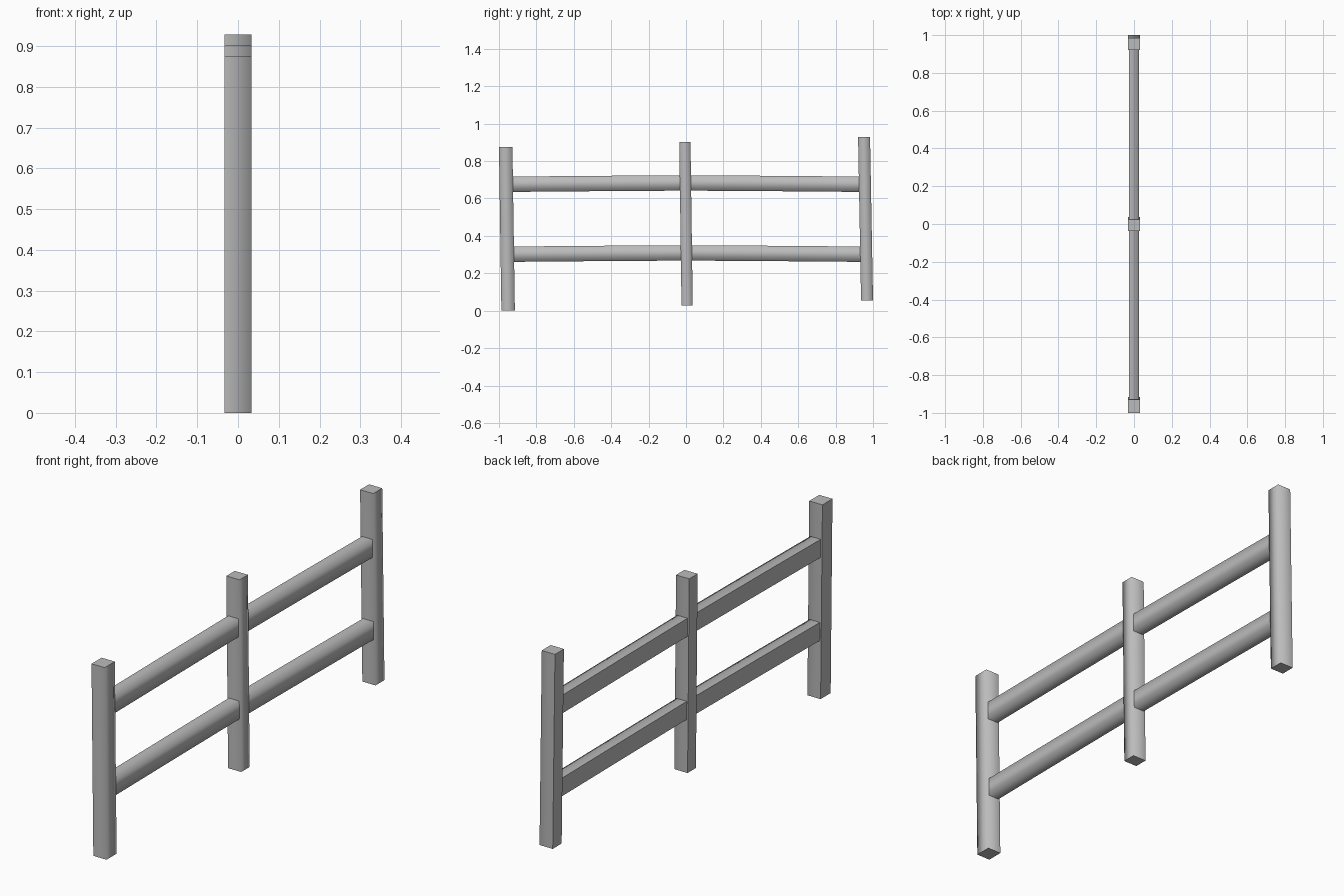
import bpy, bmesh

cube = bpy.data.objects.get("Cube")
if cube:
    bpy.data.objects.remove(cube, do_unlink=True)

# Single plain grey
grey = bpy.data.materials.new("weathered_grey")
grey.use_nodes = True
colour = (0.5, 0.5, 0.5, 1)
grey.diffuse_color = colour
grey.node_tree.nodes["Principled BSDF"].inputs["Base Color"].default_value = colour


def beam(name, rings, flat_sides):
    """Loft four-cornered rings; end caps and the listed sides keep hard edges."""
    bm = bmesh.new()
    loops = [[bm.verts.new(p) for p in ring] for ring in rings]
    caps = [bm.faces.new(loops[0]), bm.faces.new(loops[-1])]
    hard = list(caps)
    for a, b in zip(loops, loops[1:]):
        for i in range(4):
            j = (i + 1) % 4
            face = bm.faces.new((a[i], a[j], b[j], b[i]))
            face.smooth = True
            if i in flat_sides:
                hard.append(face)
    for face in hard:
        for edge in face.edges:
            # Joints between segments of the same side stay smooth
            if not all(f in hard and f not in caps for f in edge.link_faces):
                edge.smooth = False
    bmesh.ops.recalc_face_normals(bm, faces=bm.faces)
    mesh = bpy.data.meshes.new(name)
    bm.to_mesh(mesh)
    bm.free()
    mesh.materials.append(grey)
    bpy.context.collection.objects.link(bpy.data.objects.new(name, mesh))


def post(name, y_bottom, y_top, width, z, half_x=0.033, height=0.874):
    def ring(y, h):
        d = width / 2
        return [(-half_x, y - d, h), (half_x, y - d, h),
                (half_x, y + d, h), (-half_x, y + d, h)]
    beam(name, [ring(y_bottom, z), ring(y_top, z + height)], {3})


def rail(name, path, z, half_x=0.026, half_z=0.041):
    def ring(y, dz):
        c = z + dz
        return [(-half_x, y, c - half_z), (half_x, y, c - half_z),
                (half_x, y, c + half_z), (-half_x, y, c + half_z)]
    beam(name, [ring(y, dz) for y, dz in path], {3})


# Three slightly leaning posts on a gentle rise
post("front_post", -0.951, -0.964, 0.072, 0.0)
post("middle_post", 0.006, -0.006, 0.060, 0.029)
post("back_post", 0.968, 0.952, 0.064, 0.054)

# Two rails per bay, bowed slightly upward
for level, z in (("lower", 0.305), ("upper", 0.679)):
    rail(level + "_front_rail", [(-0.94, -0.003), (-0.47, 0.001), (0.0, 0.004)], z)
    rail(level + "_back_rail", [(0.0, 0.004), (0.47, 0.001), (0.94, -0.003)], z)
